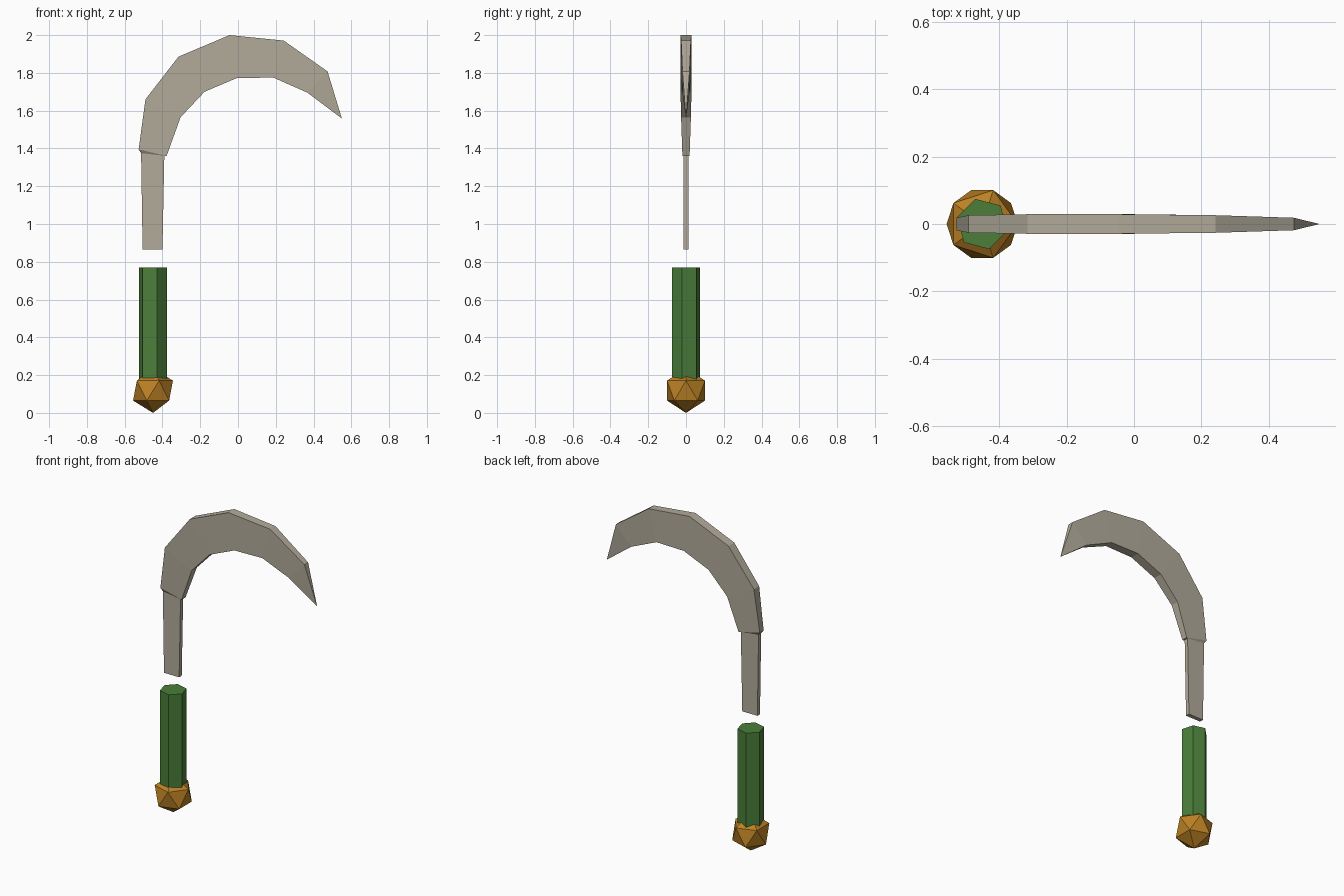
import bpy
import bmesh
from math import radians
from mathutils import Matrix

cube = bpy.data.objects.get("Cube")
if cube:
    bpy.data.objects.remove(cube, do_unlink=True)

GRIP_X = -0.45


def make_material(name, rgb):
    mat = bpy.data.materials.new(name)
    mat.use_nodes = True
    color = (*rgb, 1.0)
    mat.diffuse_color = color
    bsdf = next(n for n in mat.node_tree.nodes if n.type == "BSDF_PRINCIPLED")
    bsdf.inputs["Base Color"].default_value = color
    bsdf.inputs["Roughness"].default_value = 0.8
    return mat


def finish(name, bm, mat):
    bmesh.ops.recalc_face_normals(bm, faces=bm.faces)
    mesh = bpy.data.meshes.new(name)
    bm.to_mesh(mesh)
    bm.free()
    mesh.materials.append(mat)
    obj = bpy.data.objects.new(name, mesh)
    bpy.context.scene.collection.objects.link(obj)
    return obj


steel = make_material("dull steel", (0.45, 0.41, 0.33))
green = make_material("green grip", (0.07, 0.21, 0.042))
bronze = make_material("bronze", (0.50, 0.22, 0.018))

# Pommel: a plain icosahedron
bm = bmesh.new()
bmesh.ops.create_icosphere(bm, subdivisions=1, radius=0.118,
                           matrix=Matrix.Translation((GRIP_X, 0, 0.118)))
finish("pommel", bm, bronze)

# Handle: six-sided grip sunk into the pommel
bottom, top = 0.12, 0.77
bm = bmesh.new()
bmesh.ops.create_cone(
    bm, cap_ends=True, segments=6, radius1=0.077, radius2=0.077, depth=top - bottom,
    matrix=Matrix.Translation((GRIP_X, 0, (bottom + top) / 2))
    @ Matrix.Rotation(radians(15), 4, "Z"))
finish("handle", bm, green)

# Blade with tang: outer point, inner point and half thickness per section
sections = [
    ((-0.505, 0.865), (-0.40, 0.865), 0.013),
    ((-0.513, 1.375), (-0.39, 1.362), 0.013),
    ((-0.526, 1.395), (-0.378, 1.36), 0.019),
    ((-0.49, 1.66), (-0.304, 1.565), 0.026),
    ((-0.315, 1.886), (-0.177, 1.70), 0.029),
    ((-0.045, 2.0), (-0.005, 1.773), 0.029),
    ((0.242, 1.971), (0.187, 1.775), 0.026),
    ((0.474, 1.808), (0.368, 1.695), 0.0185),
]
bm = bmesh.new()
rings = []
for (ox, oz), (ix, iz), half in sections:
    corners = [(ox, -half, oz), (ix, -half, iz), (ix, half, iz), (ox, half, oz)]
    rings.append([bm.verts.new(c) for c in corners])
tip = bm.verts.new((0.55, 0, 1.558))
bm.faces.new(rings[0])
for i in range(4):
    j = (i + 1) % 4
    for low, high in zip(rings, rings[1:]):
        bm.faces.new((low[i], low[j], high[j], high[i]))
    bm.faces.new((rings[-1][i], rings[-1][j], tip))
finish("blade", bm, steel)
